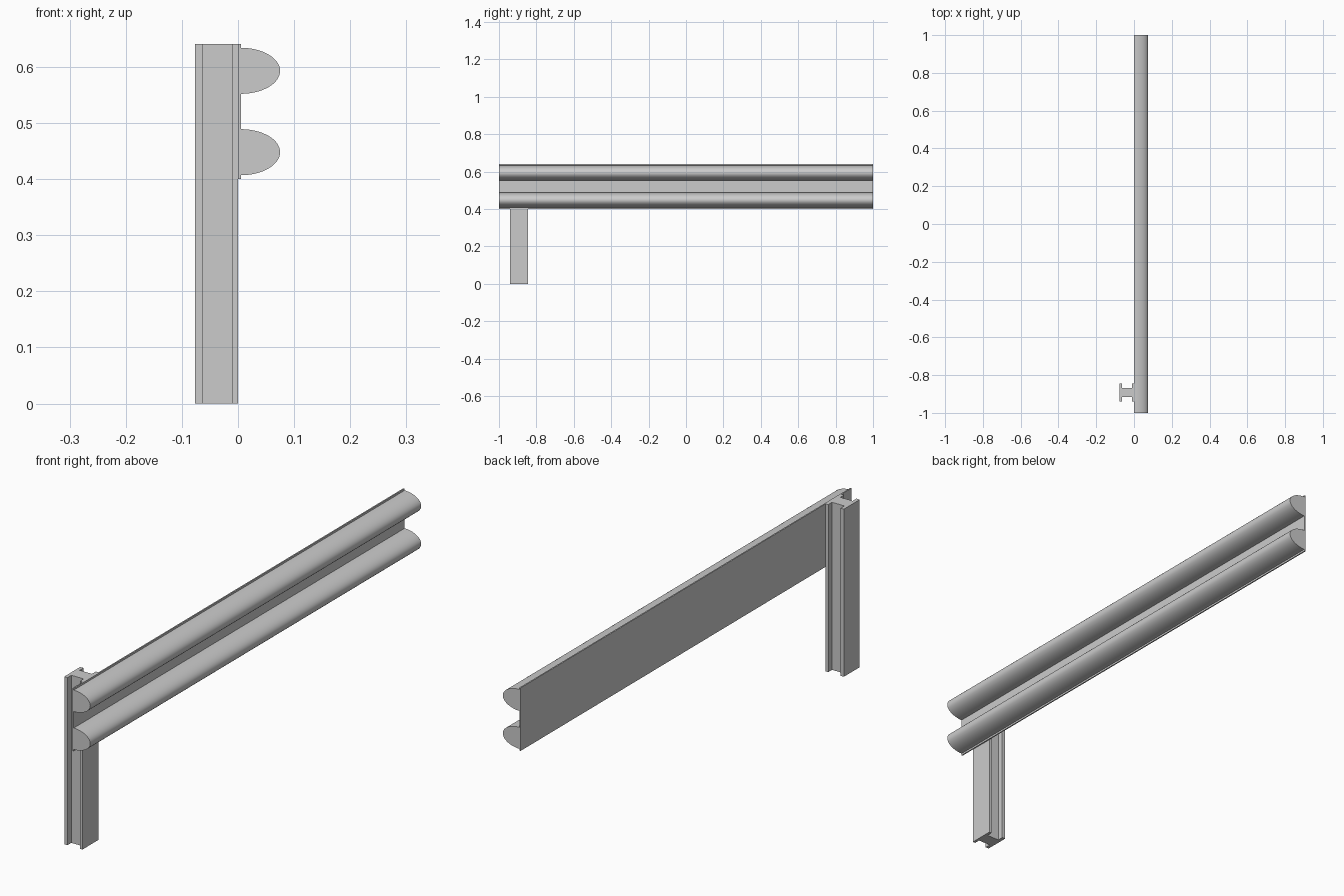
import bpy, bmesh
from math import sin, cos, pi, radians
from mathutils import Vector

if "Cube" in bpy.data.objects:
    bpy.data.objects.remove(bpy.data.objects["Cube"])


def prism(name, profile, direction):
    """Extrude a closed planar profile along a direction vector."""
    bm = bmesh.new()
    face = bm.faces.new([bm.verts.new(p) for p in profile])
    ext = bmesh.ops.extrude_face_region(bm, geom=[face], use_keep_orig=True)
    verts = [v for v in ext["geom"] if isinstance(v, bmesh.types.BMVert)]
    bmesh.ops.translate(bm, verts=verts, vec=Vector(direction))
    bmesh.ops.recalc_face_normals(bm, faces=bm.faces)
    mesh = bpy.data.meshes.new(name)
    bm.to_mesh(mesh)
    bm.free()
    ob = bpy.data.objects.new(name, mesh)
    bpy.context.collection.objects.link(ob)
    return ob


# Post: I-beam cross-section, extruded upward
PY, FLANGE, WEB = -0.892, 0.048, 0.025
half = [(-0.077, FLANGE), (-0.063, FLANGE), (-0.063, WEB),
        (-0.011, WEB), (-0.011, FLANGE), (0.0, FLANGE)]
section = half + [(x, -y) for x, y in reversed(half)]
prism("post", [(x, PY + y, 0) for x, y in section], (0, 0, 0.641))

# Rail backing plate
plate = [(0, 0.40), (0.005, 0.40), (0.005, 0.641), (0, 0.641)]
prism("rail_plate", [(x, -1, z) for x, z in plate], (0, 2, 0))

# Two half-elliptical rail bumpers
N = 32
for name, zc in (("lower_rail", 0.448), ("upper_rail", 0.593)):
    angles = [-pi / 2 + pi * i / N for i in range(N + 1)]
    arc = [(0.005 + 0.070 * cos(a), -1, zc + 0.041 * sin(a)) for a in angles]
    rail = prism(name, arc, (0, 2, 0))
    bpy.ops.object.select_all(action='DESELECT')
    rail.select_set(True)
    bpy.context.view_layer.objects.active = rail
    bpy.ops.object.shade_smooth_by_angle(angle=radians(30))
